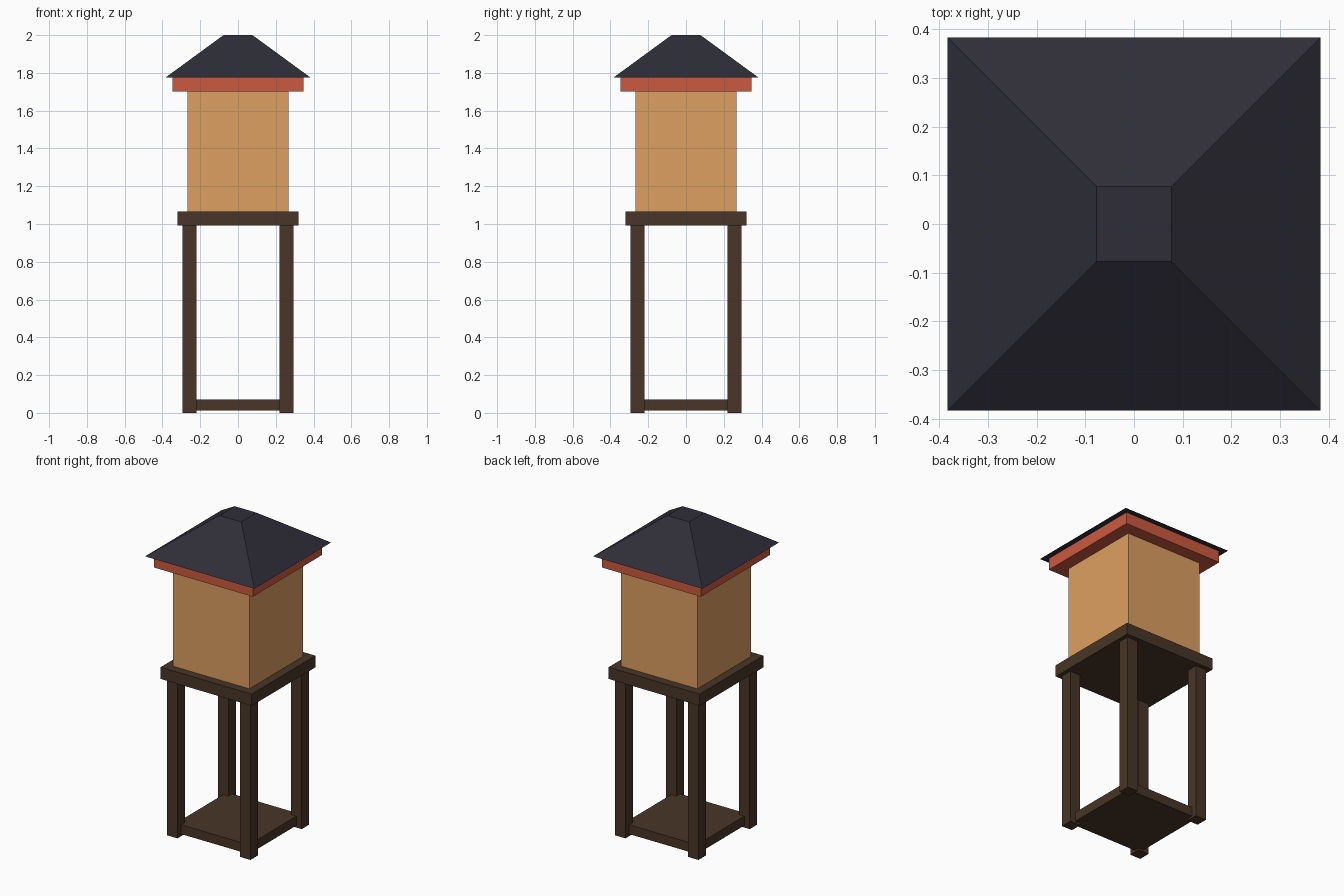
import bpy, bmesh

if "Cube" in bpy.data.objects:
    bpy.data.objects.remove(bpy.data.objects["Cube"])


def material(name, rgb):
    m = bpy.data.materials.new(name)
    m.diffuse_color = (*rgb, 1)
    m.use_nodes = True
    m.node_tree.nodes["Principled BSDF"].inputs["Base Color"].default_value = m.diffuse_color
    return m


WOOD = material("dark_wood", (0.065, 0.036, 0.020))
WALL = material("tan_wall", (0.72, 0.35, 0.12))
TRIM = material("red_trim", (0.60, 0.10, 0.05))
ROOF = material("slate_roof", (0.028, 0.027, 0.040))


def block(name, half, z0, z1, mat, x=0, y=0, top_scale=1):
    """Square block from z0 to z1, optionally tapered toward the top."""
    bm = bmesh.new()
    bmesh.ops.create_cube(bm, size=2)
    for v in bm.verts:
        s = half * (top_scale if v.co.z > 0 else 1)
        v.co = (v.co.x * s, v.co.y * s, z1 if v.co.z > 0 else z0)
    mesh = bpy.data.meshes.new(name)
    bm.to_mesh(mesh)
    bm.free()
    mesh.materials.append(mat)
    obj = bpy.data.objects.new(name, mesh)
    obj.location = (x, y, 0)
    bpy.context.collection.objects.link(obj)
    return obj


# Legs
for sx, side in ((-1, "left"), (1, "right")):
    for sy, end in ((-1, "front"), (1, "back")):
        block(f"{end}_{side}_leg", 0.037, 0, 0.993, WOOD, sx * 0.256, sy * 0.256)

# Lower shelf between the legs and platform on top of them
block("lower_shelf", 0.256, 0.013, 0.072, WOOD)
block("platform", 0.319, 0.993, 1.067, WOOD)

# Cabin, eave trim and flat-topped hip roof
block("cabin", 0.267, 1.067, 1.702, WALL)
block("eave_trim", 0.347, 1.702, 1.776, TRIM)
block("roof", 0.383, 1.776, 2.0, ROOF, top_scale=0.2)
